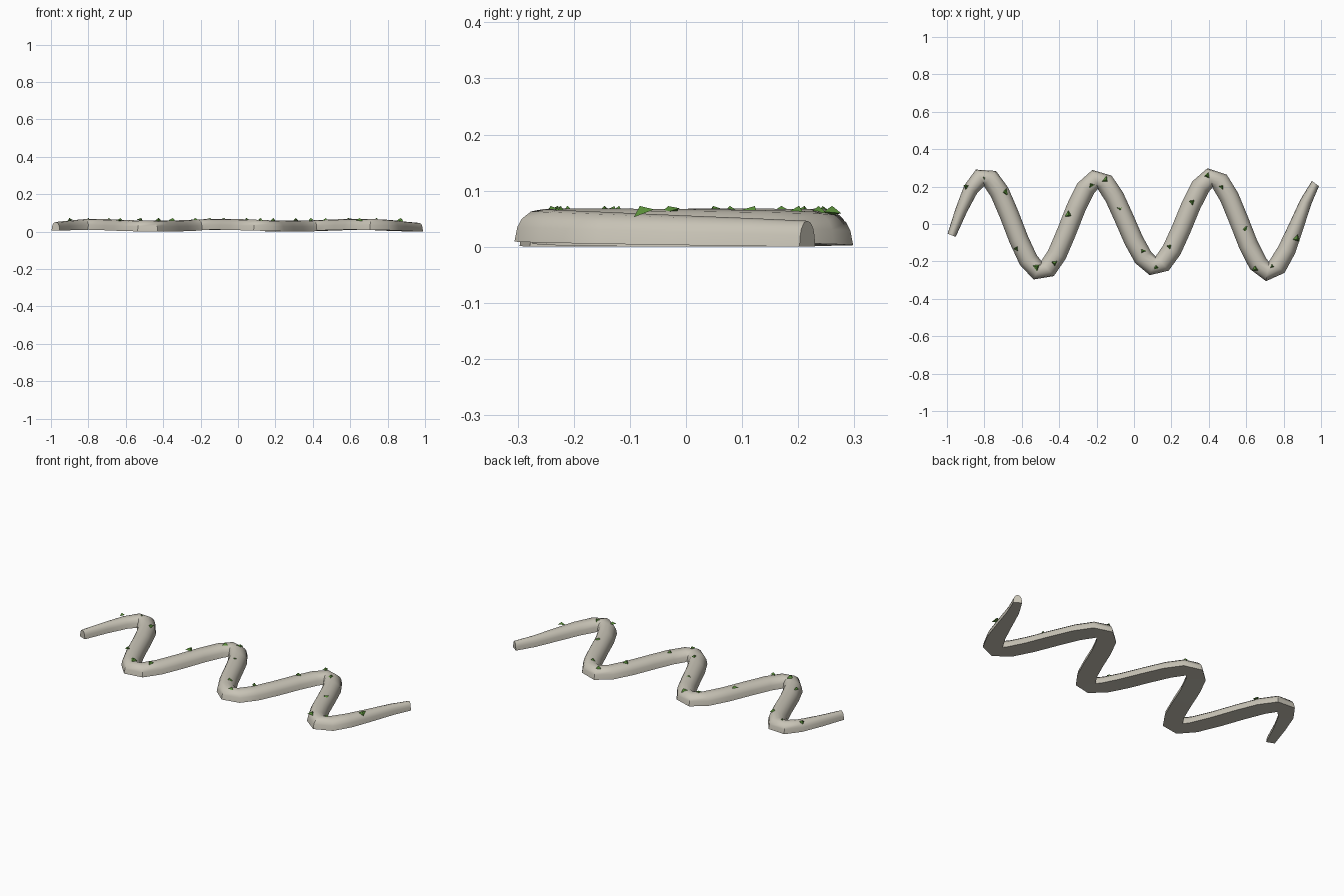
import bpy, bmesh, math, random
from mathutils import Vector, Euler

if "Cube" in bpy.data.objects:
    bpy.data.objects.remove(bpy.data.objects["Cube"])

random.seed(4)

def material(name, rgb):
    m = bpy.data.materials.new(name)
    m.diffuse_color = (*rgb, 1)
    m.use_nodes = True
    m.node_tree.nodes["Principled BSDF"].inputs["Base Color"].default_value = m.diffuse_color
    return m

stone = material("pale stone", (0.58, 0.55, 0.47))
green = material("leaf green", (0.10, 0.27, 0.04))

def finish(bm, name, mat):
    bmesh.ops.recalc_face_normals(bm, faces=bm.faces)
    me = bpy.data.meshes.new(name)
    bm.to_mesh(me)
    bm.free()
    me.materials.append(mat)
    ob = bpy.data.objects.new(name, me)
    bpy.context.collection.objects.link(ob)
    return ob

# Winding centre line: a wave through three crests and three troughs
def path(t):
    x = -0.975 + 1.945 * t
    amp = 0.255 - 0.03 * math.exp(-((x - 0.05) / 0.28) ** 2)
    return Vector((x, amp * math.sin((x + 0.952) * math.pi / 0.304), 0))

# Low domed cross-section with a flat underside (side, height)
section = [(-1, 0), (-0.9, 0.45), (-0.75, 0.7), (-0.42, 0.93), (0, 1),
           (0.42, 0.93), (0.75, 0.7), (0.9, 0.45), (1, 0)]
N = 38
bm = bmesh.new()
rings = []
for i in range(N + 1):
    t = i / N
    p = path(t)
    d = (path(t + 0.004) - path(t - 0.004)).normalized()
    if i == N:
        d = Vector((0.6, 0.8, 0))
    side = Vector((-d.y, d.x, 0))
    taper = min(1, 0.45 + 0.55 * min(t, 1 - t) / 0.09)
    base = 0.005 + 0.005 * math.sin(t * 17)
    top = 0.058 - 0.012 * (1 - taper) / 0.55
    rings.append([bm.verts.new(p + side * (s * 0.052 * taper) + Vector((0, 0, base + h * top)))
                  for s, h in section])
n = len(section)
for a, b in zip(rings, rings[1:]):
    for j in range(n):
        k = (j + 1) % n
        bm.faces.new((a[j], a[k], b[k], b[j]))
bm.faces.new(rings[0])
bm.faces.new(rings[-1])
body = finish(bm, "winding_root", stone)
bpy.context.view_layer.objects.active = body
body.select_set(True)
bpy.ops.object.shade_smooth_by_angle(angle=math.radians(40))

# Small three-sided leaf tufts scattered along the top (x, y)
spots = [(-.90, .20), (-.80, .245), (-.69, .17), (-.63, -.13), (-.52, -.23),
         (-.425, -.21), (-.35, .05), (-.23, .21), (-.15, .235), (-.075, .08),
         (.045, -.145), (.12, -.23), (.19, -.12), (.31, .12), (.39, .26),
         (.47, .20), (.59, -.03), (.65, -.24), (.74, -.225), (.87, -.08)]
bm = bmesh.new()
for x, y in spots:
    r = random.uniform(0.014, 0.024)
    made = bmesh.ops.create_cone(bm, cap_ends=True, segments=3, radius1=r, radius2=0, depth=0.014)
    rot = Euler((random.uniform(-.35, .35), random.uniform(-.35, .35), random.uniform(0, 6.28)))
    for v in made["verts"]:
        v.co = rot.to_matrix() @ v.co + Vector((x, y, 0.066))
finish(bm, "leaf_tufts", green)
